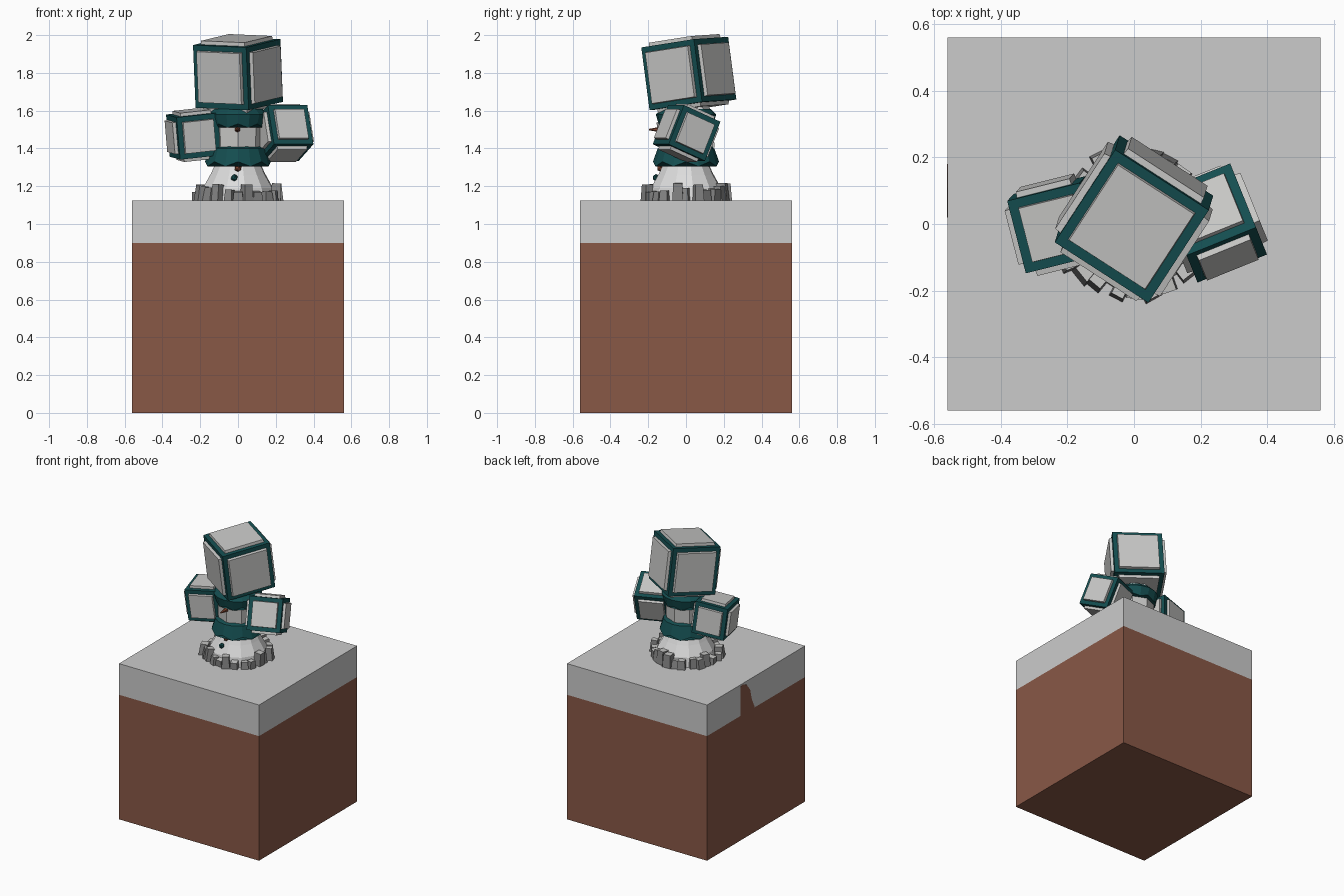
import bpy, bmesh, math, random
from mathutils import Matrix, Vector

if "Cube" in bpy.data.objects:
    bpy.data.objects.remove(bpy.data.objects["Cube"])

random.seed(4)

def material(name, rgb):
    m = bpy.data.materials.new(name)
    m.diffuse_color = (*rgb, 1)
    m.use_nodes = True
    m.node_tree.nodes["Principled BSDF"].inputs["Base Color"].default_value = m.diffuse_color
    return m

SNOW = material("snow grey", (0.60, 0.60, 0.60))
EARTH = material("earth brown", (0.25, 0.098, 0.062))
TEAL = material("dark teal", (0.007, 0.075, 0.08))
PANEL = material("panel grey", (0.57, 0.57, 0.56))
WHITE = material("pale dome", (0.72, 0.72, 0.72))
ROCK = material("rock grey", (0.24, 0.24, 0.24))
RUST = material("rust", (0.22, 0.06, 0.03))

def finish(name, bm, *mats):
    bmesh.ops.recalc_face_normals(bm, faces=bm.faces[:])
    me = bpy.data.meshes.new(name)
    bm.to_mesh(me)
    bm.free()
    for m in mats:
        me.materials.append(m)
    ob = bpy.data.objects.new(name, me)
    bpy.context.collection.objects.link(ob)
    return ob

def add_box(bm, mat, size, taper=1.0, index=0):
    """Box centred on mat; its +z end is scaled by taper."""
    vs = bmesh.ops.create_cube(bm, size=1)["verts"]
    for v in vs:
        t = taper if v.co.z > 0 else 1
        v.co = Vector((v.co.x * size[0] * t, v.co.y * size[1] * t, v.co.z * size[2]))
    bmesh.ops.transform(bm, matrix=mat, verts=vs)
    for f in {f for v in vs for f in v.link_faces}:
        f.material_index = index

def lathe(name, profile, sides, mats, indices, turn=0.0, jag=0.0):
    """Faceted turned body; one material index per band, optional ragged bottom."""
    bm = bmesh.new()
    rings = []
    for k, (r, z) in enumerate(profile):
        ring = []
        for i in range(sides):
            a = turn + 2 * math.pi * i / sides
            dz = jag * (i % 2) if k == 0 else 0
            ring.append(bm.verts.new((r * math.cos(a), r * math.sin(a), z + dz)))
        rings.append(ring)
    for k, (lo, hi) in enumerate(zip(rings, rings[1:])):
        for i in range(sides):
            j = (i + 1) % sides
            f = bm.faces.new((lo[i], lo[j], hi[j], hi[i]))
            f.material_index = indices[k]
    bm.faces.new(rings[-1]).material_index = indices[-1]
    bm.faces.new(rings[0][::-1]).material_index = indices[0]
    return finish(name, bm, *mats)

def panel_cube(name, loc, rot, size, panel, out):
    """Teal cube with a raised grey panel on each of its six faces."""
    bm = bmesh.new()
    base = Matrix.Translation(loc) @ rot
    add_box(bm, base, (size,) * 3)
    for d in ((1, 0, 0), (-1, 0, 0), (0, 1, 0), (0, -1, 0), (0, 0, 1), (0, 0, -1)):
        v = Vector(d)
        face = v.to_track_quat('Z', 'Y').to_matrix().to_4x4()
        m = base @ Matrix.Translation(v * (size / 2 + out / 2 - 0.005)) @ face
        add_box(bm, m, (panel, panel, out + 0.01), 0.97, 1)
    return finish(name, bm, TEAL, PANEL)

def rot(deg, axis):
    return Matrix.Rotation(math.radians(deg), 4, axis)

# Ground block: earth below, snow layer above
for name, z0, z1, mat in (("earth_block", 0, 0.9, EARTH), ("snow_layer", 0.9, 1.125, SNOW)):
    bm = bmesh.new()
    add_box(bm, Matrix.Translation((0, 0, (z0 + z1) / 2)), (1.12, 1.12, z1 - z0))
    finish(name, bm, mat)

# Bare earth patch reaching up the snow on the left side
bm = bmesh.new()
outline = [(0.18, 0.89), (0.18, 1.11), (0.155, 1.118), (0.11, 1.10), (0.07, 1.05),
           (0.05, 0.97), (0.02, 0.91), (0.02, 0.89)]
patch = bm.faces.new([bm.verts.new((-0.562, y, z)) for y, z in outline])
ext = bmesh.ops.extrude_face_region(bm, geom=[patch])["geom"]
bmesh.ops.translate(bm, vec=(0.004, 0, 0), verts=[g for g in ext if isinstance(g, bmesh.types.BMVert)])
finish("earth_patch", bm, EARTH)

# Faceted snow dome
lathe("dome", [(0.20, 1.12), (0.19, 1.19), (0.15, 1.26), (0.125, 1.31), (0.10, 1.36)],
      12, [WHITE], [0] * 5, turn=0.2)

# Ring of rocks with snowy tops
bm = bmesh.new()
n = 24
for i in range(n):
    a = 2 * math.pi * (i + random.uniform(-0.2, 0.2)) / n
    r = random.uniform(0.195, 0.222)
    h = random.uniform(0.05, 0.10)
    w = random.uniform(0.045, 0.065)
    m = (Matrix.Translation((r * math.cos(a), r * math.sin(a), 1.12 + h / 2))
         @ Matrix.Rotation(a + random.uniform(-0.3, 0.3), 4, 'Z') @ rot(random.uniform(-8, 8), 'Y'))
    add_box(bm, m, (w, w, h), 0.82)
bm.normal_update()
for f in bm.faces:
    f.material_index = 1 if f.normal.z > 0.8 else 0
finish("rock_ring", bm, ROCK, PANEL)

# Torso: ragged teal hem, grey middle, teal collar, pale neck
lathe("torso_hem", [(0.175, 1.305), (0.15, 1.40), (0.12, 1.41)], 16, [TEAL], [0] * 3,
      turn=math.pi / 8, jag=0.025)
lathe("torso", [(0.13, 1.38), (0.135, 1.53)], 8, [PANEL], [0] * 2, turn=math.pi / 2)
lathe("collar", [(0.145, 1.51), (0.16, 1.58), (0.13, 1.61)], 16, [TEAL], [0] * 3,
      turn=math.pi / 8, jag=0.02)
lathe("neck", [(0.13, 1.60), (0.11, 1.66)], 8, [WHITE], [0] * 2)

# Head and arm cubes
tilt = Vector((0, 0, 1)).rotation_difference(Vector((-0.04, -0.13, 0.99))).to_matrix().to_4x4()
panel_cube("head", (0, 0.015, 1.797), tilt @ rot(-33, 'Z'), 0.335, 0.28, 0.02)
panel_cube("left_arm", (-0.235, -0.002, 1.472), rot(14, 'Z') @ rot(-6, 'Y') @ rot(4, 'X'),
           0.225, 0.172, 0.018)
panel_cube("right_arm", (0.24, 0.003, 1.482), rot(22, 'Z') @ rot(-23, 'X'),
           0.225, 0.172, 0.018)

# Nose spike and buttons on the front
bm = bmesh.new()
bmesh.ops.create_cone(bm, segments=6, radius1=0.018, radius2=0.004, depth=0.08, cap_ends=True,
                      matrix=Matrix.Translation((-0.002, -0.155, 1.50)) @ rot(90, 'X'))
finish("spike", bm, RUST)
for name, loc, mat in (("upper_button", (0, -0.135, 1.295), RUST),
                       ("lower_button", (-0.02, -0.158, 1.245), TEAL)):
    bm = bmesh.new()
    bmesh.ops.create_icosphere(bm, subdivisions=1, radius=0.02, matrix=Matrix.Translation(loc))
    finish(name, bm, mat)
